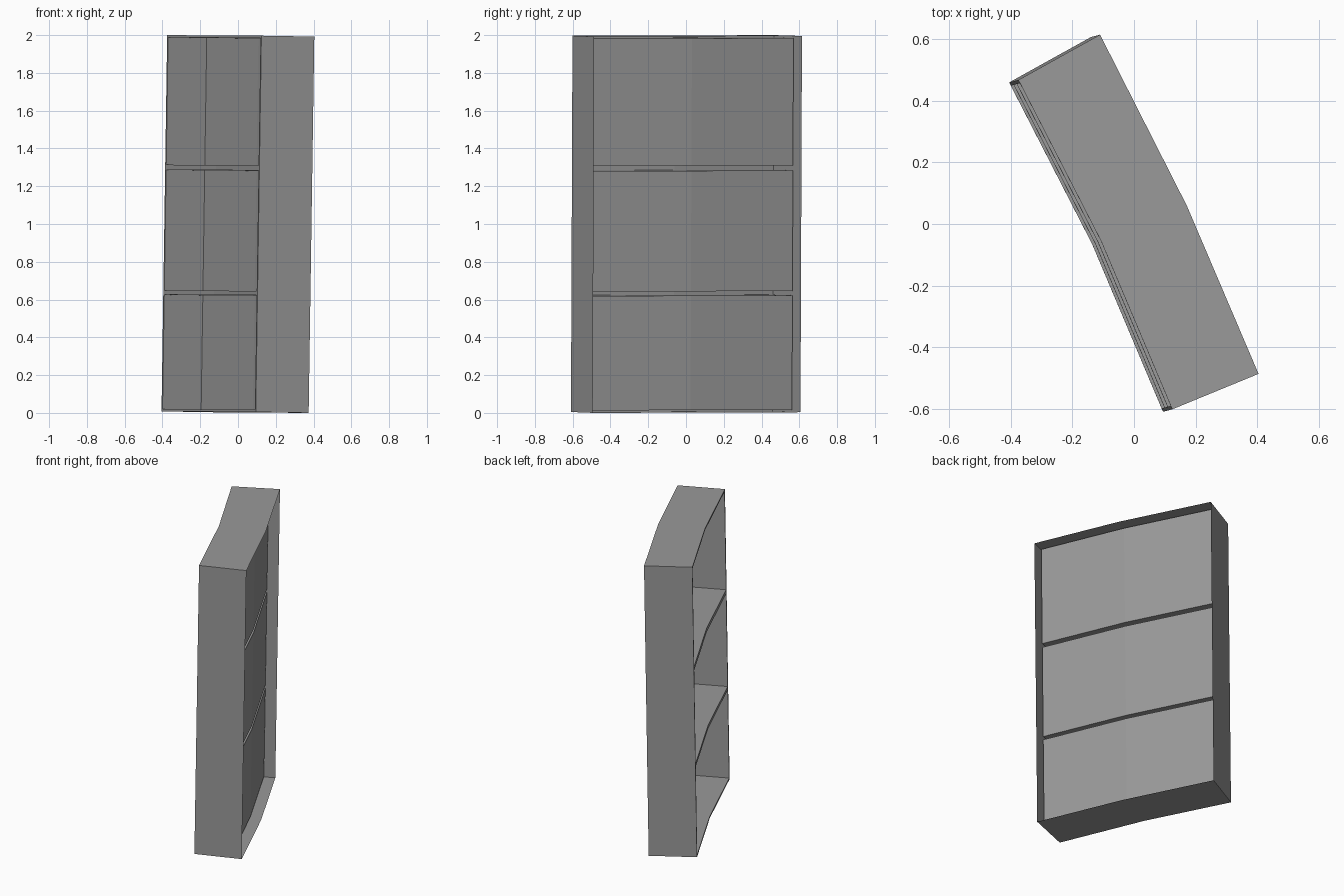
import bpy, bmesh
from mathutils import Vector

if "Cube" in bpy.data.objects:
    bpy.data.objects.remove(bpy.data.objects["Cube"])

# Bent footprint at three stations along the length: open front edge and rear edge
FRONT = [Vector(p) for p in ((.109, -.605), (-.121, -.061), (-.390, .463))]
REAR = [Vector(p) for p in ((.389, -.490), (.157, .054), (-.125, .610))]
LOW, HIGH = .004, 1.996
RIM = .02          # side rim, as a fraction of one segment
DEPTH = .77        # how far each compartment reaches towards the rear
BAYS = [(.016, .622), (.645, 1.283), (1.31, 1.984)]
INNER = [RIM, 1, 2 - RIM]

GREY = bpy.data.materials.new("dark_grey")
GREY.diffuse_color = (.32, .32, .32, 1)
GREY.use_nodes = True
GREY.node_tree.nodes["Principled BSDF"].inputs["Base Color"].default_value = GREY.diffuse_color


def point(s, d, z):
    """Station s (0-2), depth d (0 front, 1 rear), height z, with the slight lean."""
    i = min(int(s), 1)
    p = FRONT[i].lerp(FRONT[i + 1], s - i).lerp(REAR[i].lerp(REAR[i + 1], s - i), d)
    x, y = p
    return Vector((x + .015 * (z - 1), y + .004 * (z - 1), z - .015 * x - .004 * y))


def quad(bm, *corners):
    bm.faces.new([bm.verts.new(point(*c)) for c in corners])


def sleeve(bm, stations, d, z0, z1):
    """Floor, ceiling and two ends from the front to depth d."""
    for a, b in zip(stations, stations[1:]):
        for z in (z0, z1):
            quad(bm, (a, 0, z), (b, 0, z), (b, d, z), (a, d, z))
    for s in (stations[0], stations[-1]):
        quad(bm, (s, 0, z0), (s, d, z0), (s, d, z1), (s, 0, z1))


def panel(bm, stations, d, z0, z1):
    """Upright panel following the bend."""
    for a, b in zip(stations, stations[1:]):
        quad(bm, (a, d, z0), (b, d, z0), (b, d, z1), (a, d, z1))


def finish(bm, name):
    bmesh.ops.remove_doubles(bm, verts=bm.verts, dist=1e-5)
    bmesh.ops.recalc_face_normals(bm, faces=bm.faces)
    mesh = bpy.data.meshes.new(name)
    bm.to_mesh(mesh)
    bm.free()
    mesh.materials.append(GREY)
    bpy.context.collection.objects.link(bpy.data.objects.new(name, mesh))


# Outer case: ends, top and bottom, left open at the rear
bm = bmesh.new()
sleeve(bm, [0, 1, 2], 1, LOW, HIGH)
finish(bm, "outer_case")

# Front rim: side strips plus the top, bottom and shelf edges
bm = bmesh.new()
levels = [LOW] + [z for bay in BAYS for z in bay] + [HIGH]
for k in range(0, len(levels), 2):
    panel(bm, INNER, 0, levels[k], levels[k + 1])
for a, b in ((0, RIM), (2 - RIM, 2)):
    for z0, z1 in zip(levels, levels[1:]):
        panel(bm, [a, b], 0, z0, z1)
finish(bm, "front_rim")

# Recessed compartments whose floors and ceilings form the shelves
for n, (z0, z1) in enumerate(BAYS, 1):
    bm = bmesh.new()
    sleeve(bm, INNER, DEPTH, z0, z1)
    panel(bm, INNER, DEPTH, z0, z1)
    finish(bm, f"compartment_{n}")
